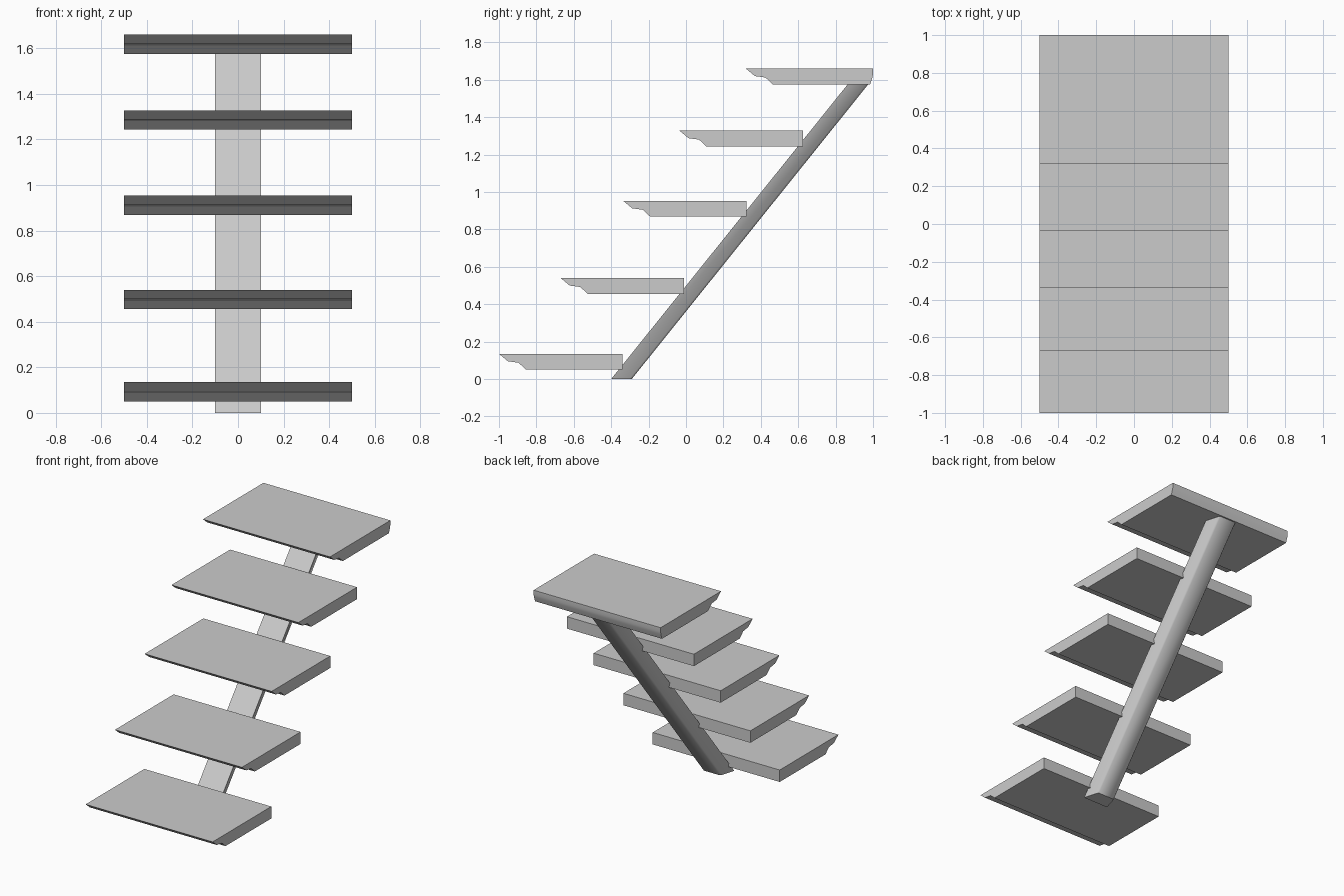
import bpy, bmesh, math

if "Cube" in bpy.data.objects:
    bpy.data.objects.remove(bpy.data.objects["Cube"])


def prism(name, start, end, smooth=None):
    """Solid bridging two matching outlines, with capped ends."""
    bm = bmesh.new()
    a = [bm.verts.new(p) for p in start]
    b = [bm.verts.new(p) for p in end]
    bm.faces.new(a)
    bm.faces.new(b[::-1])
    n = len(a)
    for i in range(n):
        j = (i + 1) % n
        bm.faces.new((a[i], b[i], b[j], a[j]))
    bmesh.ops.recalc_face_normals(bm, faces=bm.faces)
    mesh = bpy.data.meshes.new(name)
    bm.to_mesh(mesh)
    bm.free()
    obj = bpy.data.objects.new(name, mesh)
    bpy.context.collection.objects.link(obj)
    if smooth:
        bpy.ops.object.select_all(action='DESELECT')
        obj.select_set(True)
        bpy.context.view_layer.objects.active = obj
        bpy.ops.object.shade_smooth_by_angle(angle=math.radians(smooth))
    return obj


# Treads: stepped nose at the front, (y, z) relative to the top front edge
nose = [(0, 0), (0.048, -0.04), (0.105, -0.048), (0.145, -0.085)]
plain_back = [(0.66, -0.085), (0.66, 0)]
top_back = [(0.664, -0.085), (0.676, -0.05), (0.68, -0.03), (0.68, 0)]
positions = [(-1.0, 0.135), (-0.67, 0.54), (-0.336, 0.953),
             (-0.035, 1.328), (0.32, 1.66)]

for i, (y0, z0) in enumerate(positions):
    last = i == len(positions) - 1
    outline = nose + (top_back if last else plain_back)
    ends = [[(x, y0 + y, z0 + z) for y, z in outline] for x in (-0.5, 0.5)]
    prism(f"tread_{i + 1}", *ends, smooth=30 if last else None)

# Sloping beam: flat front, tapered sides with slightly eased back edges
half = [(0.1, 0), (0.072, 0.098), (0.062, 0.11)]
section = half + [(-x, y) for x, y in reversed(half)]
foot = [(x, y - 0.4, 0) for x, y in section]
head = [(x, y + 0.868, 1.58) for x, y in section]
prism("support_beam", foot, head, smooth=50)
